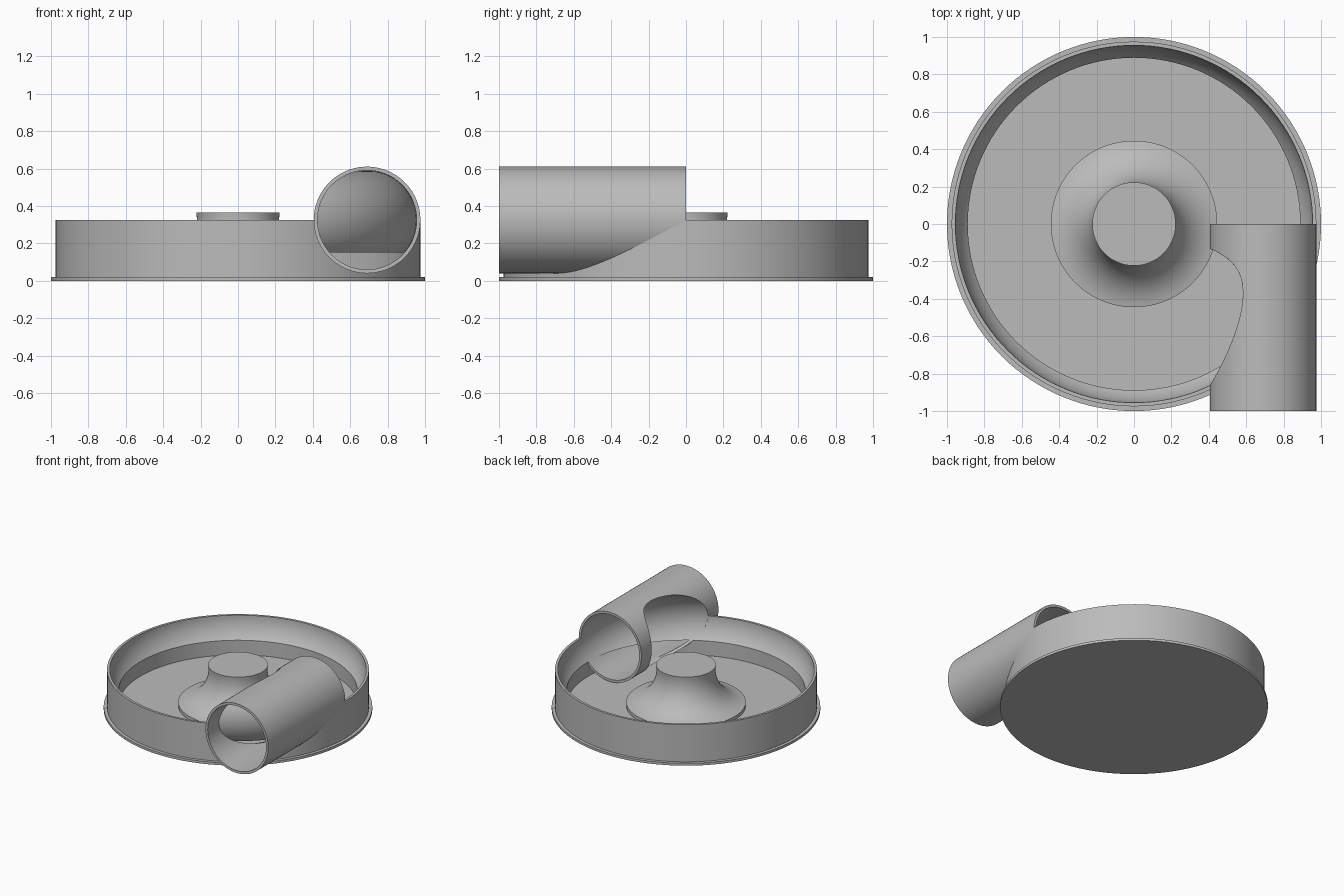
import bpy, bmesh, math
from mathutils import Vector

if "Cube" in bpy.data.objects:
    bpy.data.objects.remove(bpy.data.objects["Cube"], do_unlink=True)

SEGMENTS = 128
RING = 0.69        # radius of the round channel's centre line, also the duct's x
AXIS_Z = 0.325     # height of the channel and duct axis
BORE = 0.265       # radius of the channel and duct bore
DUCT = 0.285       # outer radius of the duct
LEDGE_Z = 0.15     # height where the round channel wall stops
FLOOR_Z = 0.03

grey = bpy.data.materials.new("plain grey")
grey.use_nodes = True
grey.diffuse_color = (0.5, 0.5, 0.5, 1)
grey.node_tree.nodes["Principled BSDF"].inputs["Base Color"].default_value = (0.5, 0.5, 0.5, 1)


def add_object(name, bm):
    mesh = bpy.data.meshes.new(name)
    bm.to_mesh(mesh)
    bm.free()
    mesh.materials.append(grey)
    obj = bpy.data.objects.new(name, mesh)
    bpy.context.collection.objects.link(obj)
    return obj


def revolve(name, profile, closed=False, center=(0, 0, 0), axis=(0, 0, 1)):
    """Spin an (r, z) profile into a solid about the z axis."""
    bm = bmesh.new()
    verts = [bm.verts.new((r, 0, z)) for r, z in profile]
    edges = [bm.edges.new(pair) for pair in zip(verts, verts[1:])]
    if closed:
        edges.append(bm.edges.new((verts[-1], verts[0])))
    bmesh.ops.spin(bm, geom=verts + edges, cent=(0, 0, 0), axis=(0, 0, 1),
                   angle=math.tau, steps=SEGMENTS, use_merge=True)
    bmesh.ops.remove_doubles(bm, verts=bm.verts, dist=1e-5)
    bmesh.ops.recalc_face_normals(bm, faces=bm.faces)
    turn = Vector((0, 0, 1)).rotation_difference(Vector(axis)).to_matrix()
    bmesh.ops.rotate(bm, verts=bm.verts, cent=(0, 0, 0), matrix=turn)
    bmesh.ops.translate(bm, verts=bm.verts, vec=center)
    return add_object(name, bm)


def arc(cx, cz, radius, start, end, steps):
    angles = [start + (end - start) * i / steps for i in range(steps + 1)]
    return [(cx + radius * math.cos(a), cz + radius * math.sin(a)) for a in angles]


def select_only(obj):
    bpy.ops.object.select_all(action='DESELECT')
    obj.select_set(True)
    bpy.context.view_layer.objects.active = obj


def cut(obj, cutter):
    cutter.hide_render = True
    mod = obj.modifiers.new("cut", 'BOOLEAN')
    mod.operation = 'DIFFERENCE'
    mod.solver = 'EXACT'
    mod.object = cutter
    select_only(obj)
    bpy.ops.object.modifier_apply(modifier=mod.name)
    bpy.data.objects.remove(cutter, do_unlink=True)


# Drum: flanged base, floor and wall hollowed by the round channel
ledge = math.asin((LEDGE_Z - AXIS_Z) / BORE)
wall = arc(RING, AXIS_Z, BORE, 0, ledge, 12)
drum = revolve("drum", [(0, 0), (1, 0), (1, 0.02), (0.975, 0.02), (0.975, AXIS_Z)]
               + wall + [(wall[-1][0], FLOOR_Z), (0, FLOOR_Z)])
front = (0, -1, 0)
cut(drum, revolve("bore_cutter", [(0, 0), (BORE, 0), (BORE, 1.1), (0, 1.1)],
                  center=(RING, 0, AXIS_Z), axis=front))

# Hub: flared cone with a low lip
flare = arc(0.49, AXIS_Z, 0.27, math.radians(260.4), math.radians(171.5), 20)
hub = revolve("hub", [(0, FLOOR_Z - 0.01), (0.445, FLOOR_Z - 0.01)] + flare
              + [(0, flare[-1][1])])

# Duct: straight pipe opened where the round channel passes through it
duct = revolve("duct", [(BORE, 0), (DUCT, 0), (DUCT, 1), (BORE, 1)], closed=True,
               center=(RING, 0, AXIS_Z), axis=front)
cut(duct, revolve("channel_cutter", arc(RING, AXIS_Z, BORE - 0.001, 0.02,
                                        0.02 + math.tau * 71 / 72, 71), closed=True))

# Baffle: thin continuation of the channel wall across the duct bore
bm = bmesh.new()
ROWS, COLS = 32, 40
grid = []
for i in range(ROWS + 1):
    phi = ledge + (math.pi / 2 - 0.001 - ledge) * i / ROWS
    r, z = RING + BORE * math.cos(phi), AXIS_Z + BORE * math.sin(phi)
    sweep = math.acos((2 * RING - r) / r)
    grid.append([bm.verts.new((r * math.cos(sweep * j / COLS),
                               -r * math.sin(sweep * j / COLS), z))
                 for j in range(COLS + 1)])
for low, high in zip(grid, grid[1:]):
    for j in range(COLS):
        bm.faces.new((low[j], low[j + 1], high[j + 1], high[j]))
bm.normal_update()
sample = bm.faces[:][0]
mid = sample.calc_center_median()
if sample.normal.dot(Vector((mid.x, mid.y, 0))) > 0:
    bmesh.ops.reverse_faces(bm, faces=bm.faces)
baffle = add_object("baffle", bm)

for part in (drum, hub, duct, baffle):
    select_only(part)
    bpy.ops.object.shade_smooth_by_angle(angle=math.radians(30))
